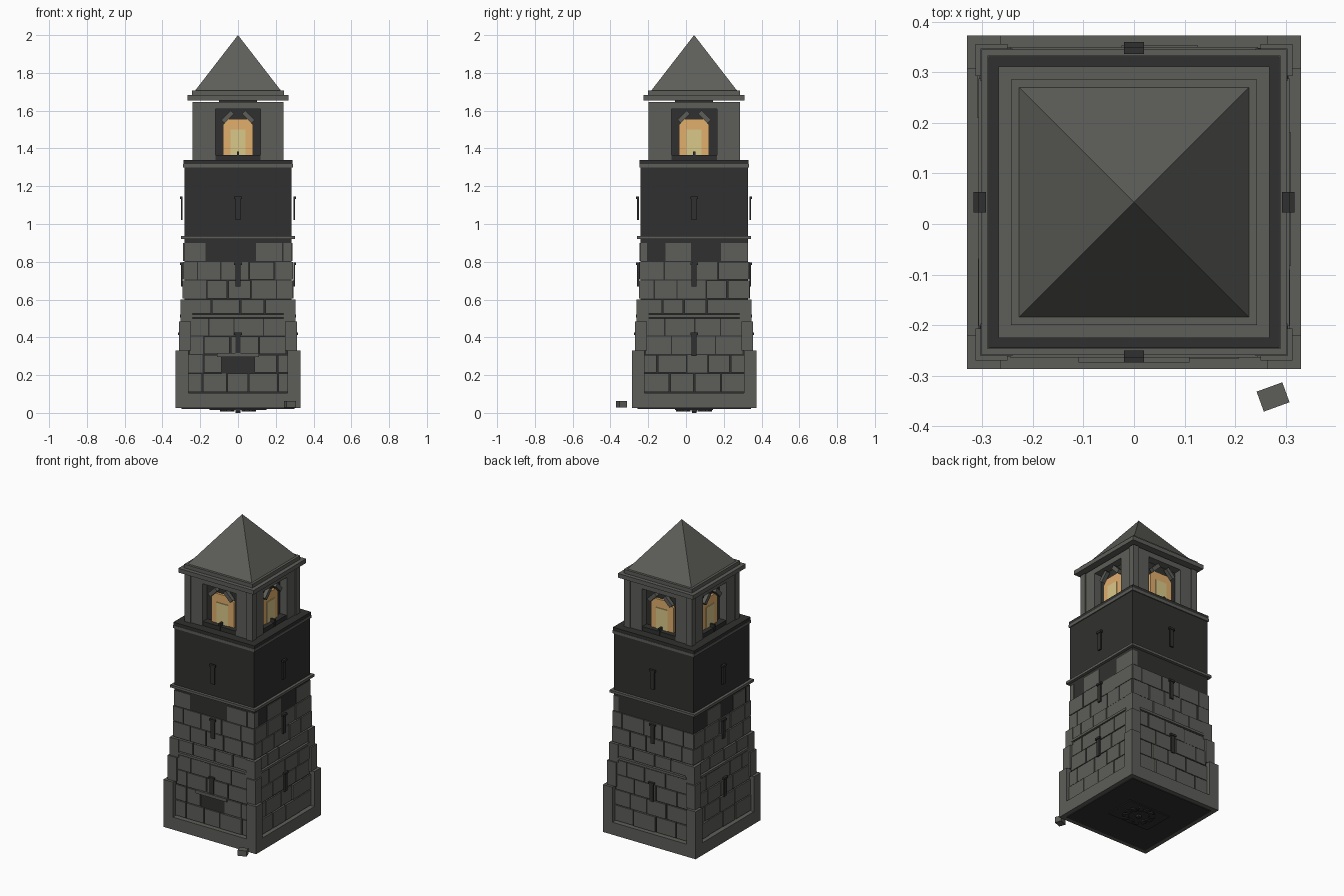
import bpy, bmesh, math, random
from mathutils import Matrix, Vector

if "Cube" in bpy.data.objects:
    bpy.data.objects.remove(bpy.data.objects["Cube"])

random.seed(4)
CY = 0.043  # tower axis


def material(name, rgb):
    m = bpy.data.materials.new(name)
    m.diffuse_color = (*rgb, 1)
    m.use_nodes = True
    m.node_tree.nodes["Principled BSDF"].inputs["Base Color"].default_value = m.diffuse_color
    return m


STONE = material("stone", (0.11, 0.11, 0.1))
DARK = material("dark_stone", (0.03, 0.03, 0.029))
AMBER = material("amber_glow", (0.75, 0.42, 0.15))
PALE = material("pale_glow", (0.7, 0.58, 0.25))


def add_box(bm, lo, hi, mat=Matrix()):
    c = [(a + b) / 2 for a, b in zip(lo, hi)]
    s = [b - a for a, b in zip(lo, hi)]
    bmesh.ops.create_cube(bm, size=1, matrix=mat @ Matrix.Translation(c) @ Matrix.Diagonal((*s, 1)))


def finish(name, bm, mat):
    bmesh.ops.recalc_face_normals(bm, faces=bm.faces)
    me = bpy.data.meshes.new(name)
    bm.to_mesh(me)
    bm.free()
    me.materials.append(mat)
    ob = bpy.data.objects.new(name, me)
    bpy.context.collection.objects.link(ob)
    return ob


def tier(name, half, z0, z1, mat=STONE):
    """Square block centred on the tower axis."""
    bm = bmesh.new()
    add_box(bm, (-half, CY - half, z0), (half, CY + half, z1))
    return finish(name, bm, mat)


def side(k):
    """Frame of wall k: x along the wall, -y outwards from the axis."""
    return Matrix.Translation((0, CY, 0)) @ Matrix.Rotation(k * math.pi / 2, 4, 'Z')


def on_sides(name, boxes, mat):
    """Repeat (u0, u1, d0, d1, z0, z1[, tilt]) boxes on all four walls."""
    bm = bmesh.new()
    for k in range(4):
        for u0, u1, d0, d1, z0, z1, *tilt in boxes:
            m = side(k)
            if tilt:
                c = Vector(((u0 + u1) / 2, 0, (z0 + z1) / 2))
                m = m @ Matrix.Translation(c) @ Matrix.Rotation(tilt[0], 4, 'Y') @ Matrix.Translation(-c)
            add_box(bm, (u0, -d1, z0), (u1, -d0, z1), m)
    return finish(name, bm, mat)


# Tower body
tier("plinth", 0.33, 0.025, 0.105)
tier("lower_core", 0.296, 0.03, 0.5, DARK)
tier("middle_core", 0.288, 0.5, 0.6, DARK)
tier("upper_core", 0.284, 0.6, 1.3, DARK)
tier("middle_string_course", 0.302, 0.92, 0.936)
tier("gallery_course", 0.29, 1.3, 1.318)
tier("gallery_deck", 0.288, 1.318, 1.338, DARK)

# Stepped corner buttresses
for name, a, b, z0, z1 in (("lower_buttress", 0.263, 0.33, 0.105, 0.33),
                           ("middle_buttress", 0.25, 0.313, 0.33, 0.485),
                           ("upper_buttress", 0.24, 0.304, 0.485, 0.6)):
    bm = bmesh.new()
    for k in range(4):
        add_box(bm, (a, -b, z0), (b, -a, z1), side(k))
    finish(name, bm, STONE)

# Stone courses: z0, z1, half length, face distance
courses = [(0.11, 0.208, 0.263, 0.307), (0.213, 0.307, 0.263, 0.305),
           (0.313, 0.405, 0.255, 0.303), (0.41, 0.5, 0.252, 0.301),
           (0.525, 0.6, 0.243, 0.299), (0.605, 0.7, 0.288, 0.292),
           (0.705, 0.8, 0.287, 0.29), (0.805, 0.9, 0.286, 0.287)]
for k, face in enumerate(("front", "right", "back", "left")):
    bm = bmesh.new()
    for i, (z0, z1, half, d) in enumerate(courses):
        u = -half
        step = random.uniform(0.06, 0.14)
        while u < half - 0.01:
            v = min(u + step, half)
            if half - v < 0.04:
                v = half
            door = k == 0 and i == 1 and v > -0.085 and u < 0.085
            if door and u < -0.11:
                add_box(bm, (u, -d, z0), (-0.088, -0.25, z1), side(k))
            if door and v > 0.11:
                add_box(bm, (0.088, -d, z0), (v - 0.007, -0.25, z1), side(k))
            missing = i == 7 and random.random() < 0.6
            if not door and not missing:
                out = d + random.uniform(-0.002, 0.003)
                add_box(bm, (u, -out, z0), (v - (0.007 if v < half else 0), -0.25, z1), side(k))
            u = v
            step = random.uniform(0.11, 0.16)
    finish(face + "_stones", bm, STONE)
on_sides("lower_string_course", [(-0.245, 0.245, 0.28, 0.307, 0.505, 0.52)], STONE)

# Blocked doorway on the front
bm = bmesh.new()
add_box(bm, (-0.085, -0.299, 0.208), (0.085, -0.27, 0.295), side(0))
finish("doorway", bm, DARK)
bm = bmesh.new()
add_box(bm, (-0.11, -0.317, 0.295), (0.11, -0.28, 0.316), side(0))
finish("door_lintel", bm, STONE)

# Arrow slits with small hoods
slits, hoods = [], []
for z, d in ((0.3, 0.303), (0.67, 0.293), (1.02, 0.293)):
    slits.append((-0.013, 0.013, d, d + 0.009, z, z + 0.125))
    hoods.append((-0.02, 0.02, d, d + 0.014, z + 0.112, z + 0.125))
on_sides("arrow_slits", slits, DARK)
on_sides("slit_hoods", hoods, DARK)

# Lantern room
tier("lantern_core", 0.185, 1.33, 1.62, DARK)
tier("roof_neck", 0.1, 1.6, 1.67, DARK)
bm = bmesh.new()
for k in range(4):
    add_box(bm, (0.12, -0.235, 1.335), (0.235, -0.12, 1.645), side(k))
    add_box(bm, (0.2, -0.242, 1.335), (0.242, -0.2, 1.645), side(k))
finish("lantern_corner_posts", bm, STONE)
on_sides("lantern_lintels", [(-0.12, 0.12, 0.18, 0.235, 1.61, 1.645)], STONE)
on_sides("lantern_sills", [(-0.12, 0.12, 0.18, 0.23, 1.335, 1.365)], DARK)

# Glowing windows with clipped top corners
for name, mat, w, top, cut, d in (("amber_windows", AMBER, 0.08, 1.555, 0.03, 0.2),
                                  ("pale_panes", PALE, 0.04, 1.5, 0.0, 0.204)):
    bm = bmesh.new()
    outline = [(-w, 1.365), (w, 1.365), (w, top - cut), (w - cut, top), (cut - w, top), (-w, top - cut)]
    if not cut:
        outline = [outline[i] for i in (0, 1, 2, 5)]
    for k in range(4):
        f = bm.faces.new([bm.verts.new(side(k) @ Vector((u, -d, z))) for u, z in outline])
        ext = bmesh.ops.extrude_face_region(bm, geom=[f])["geom"]
        bmesh.ops.translate(bm, verts=[g for g in ext if isinstance(g, bmesh.types.BMVert)],
                            vec=side(k).to_3x3() @ Vector((0, 0.018, 0)))
    finish(name, bm, mat)
on_sides("window_braces", [(-0.09, -0.02, 0.2, 0.225, 1.555, 1.58, -math.pi / 4),
                           (0.02, 0.09, 0.2, 0.225, 1.555, 1.58, math.pi / 4)], STONE)
on_sides("window_latches", [(-0.006, 0.006, 0.2, 0.235, 1.34, 1.385)], DARK)

# Cornice and pyramid roof
tier("cornice", 0.268, 1.655, 1.682)
tier("eaves", 0.243, 1.682, 1.706)
bm = bmesh.new()
bmesh.ops.create_cone(bm, cap_ends=True, segments=4, radius1=0.232 * math.sqrt(2), radius2=0, depth=0.3,
                      matrix=Matrix.Translation((0, CY, 1.85)) @ Matrix.Rotation(math.pi / 4, 4, 'Z'))
finish("roof", bm, STONE)

# Underside: dark floor with a ring of rubble
tier("floor_underside", 0.3, 0.021, 0.03, DARK)
bm = bmesh.new()
for i in range(12):
    m = Matrix.Translation((0, CY, 0)) @ Matrix.Rotation(i * math.tau / 12, 4, 'Z')
    add_box(bm, (0.06, -0.014, 0.008), (0.095, 0.014, 0.024), m)
add_box(bm, (-0.012, CY - 0.012, 0.0), (0.012, CY + 0.012, 0.024))
add_box(bm, (-0.15, CY - 0.1, 0.015), (0.15, CY + 0.1, 0.024))
finish("underside_rubble", bm, DARK)

# Fallen block by the front right corner
bm = bmesh.new()
add_box(bm, (-0.027, -0.021, 0.028), (0.027, 0.021, 0.064),
        Matrix.Translation((0.275, -0.342, 0)) @ Matrix.Rotation(math.radians(20), 4, 'Z'))
finish("fallen_block", bm, STONE)
